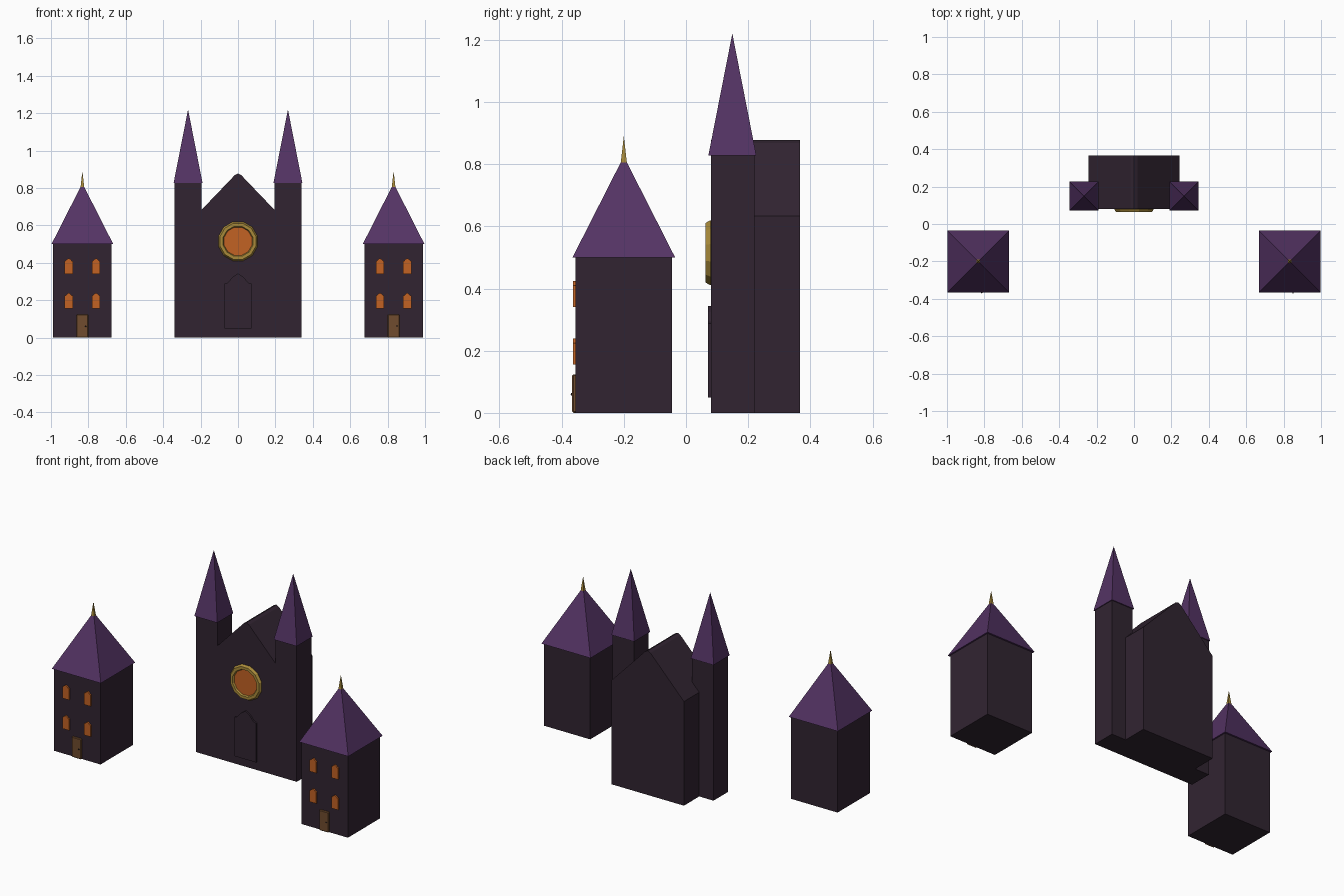
import bpy, math
from mathutils import Matrix

if "Cube" in bpy.data.objects:
    bpy.data.objects.remove(bpy.data.objects["Cube"])


def material(name, rgb):
    lin = [((c / 255 + 0.055) / 1.055) ** 2.4 for c in rgb] + [1]
    m = bpy.data.materials.new(name)
    m.use_nodes = True
    m.diffuse_color = lin
    m.node_tree.nodes["Principled BSDF"].inputs["Base Color"].default_value = lin
    return m


STONE = material("dark plum stone", (49, 36, 49))
ROOF = material("purple roof", (84, 51, 100))
GLOW = material("orange glass", (194, 98, 36))
GOLD = material("old gold", (168, 138, 58))
WOOD = material("brown wood", (112, 76, 46))
IRON = material("dark iron", (36, 28, 30))


def finish(name, mat):
    ob = bpy.context.object
    ob.name = name
    ob.data.materials.append(mat)
    return ob


def box(name, mat, x0, x1, y0, y1, z0, z1):
    bpy.ops.mesh.primitive_cube_add(size=1)
    ob = finish(name, mat)
    ob.data.transform(Matrix.Translation(((x0 + x1) / 2, (y0 + y1) / 2, (z0 + z1) / 2))
                      @ Matrix.Diagonal((x1 - x0, y1 - y0, z1 - z0, 1)))
    return ob


def pyramid(name, mat, x, y, half, z0, z1):
    bpy.ops.mesh.primitive_cone_add(vertices=4, radius1=half * math.sqrt(2), depth=z1 - z0)
    ob = finish(name, mat)
    ob.data.transform(Matrix.Translation((x, y, (z0 + z1) / 2))
                      @ Matrix.Rotation(math.pi / 4, 4, "Z"))
    return ob


def prism(name, mat, half_profile, x, y0, y1):
    """Extrude a symmetric outline, given from bottom right up to the peak, along y."""
    outline = half_profile + [(-px, pz) for px, pz in reversed(half_profile) if px > 0]
    n = len(outline)
    verts = [(x + px, y, pz) for y in (y0, y1) for px, pz in outline]
    faces = [tuple(range(n)), tuple(reversed(range(n, 2 * n)))]
    faces += [(i, i + n, (i + 1) % n + n, (i + 1) % n) for i in range(n)]
    mesh = bpy.data.meshes.new(name)
    mesh.from_pydata(verts, [], faces)
    mesh.materials.append(mat)
    ob = bpy.data.objects.new(name, mesh)
    bpy.context.collection.objects.link(ob)
    return ob


def pointed_arch(name, mat, x, half, z0, shoulder, peak, y0, y1):
    rise = peak - shoulder
    prism(name, mat, [(half, z0), (half, shoulder), (half * 0.75, shoulder + rise * 0.1),
                      (half * 0.4, shoulder + rise * 0.65), (0, peak)], x, y0, y1)


# Great hall with steep gables
prism("hall", STONE, [(0.243, 0), (0.243, 0.633), (0.018, 0.868), (0, 0.877)], 0, 0.08, 0.367)
pointed_arch("hall_door", STONE, 0, 0.073, 0.05, 0.288, 0.343, 0.07, 0.085)

# Twin front towers
for side, word in ((-1, "right"), (1, "left")):
    x = side * 0.267
    box(word + "_tower", STONE, x - 0.072, x + 0.072, 0.08, 0.22, 0, 0.83)
    pyramid(word + "_spire", ROOF, x, 0.149, 0.077, 0.828, 1.22)

# Round window: faceted gold ring around orange glass
face_front = Matrix.Translation((0, 0.078, 0.515)) @ Matrix.Rotation(math.pi / 2, 4, "X") \
    @ Matrix.Rotation(math.pi / 12, 4, "Z")
bpy.ops.mesh.primitive_torus_add(major_radius=0.091, minor_radius=0.017,
                                 major_segments=12, minor_segments=6)
finish("round_window_ring", GOLD).data.transform(face_front)
bpy.ops.mesh.primitive_cylinder_add(vertices=24, radius=0.088, depth=0.012)
finish("round_window_glass", GLOW).data.transform(face_front)

# Two matching side houses
for side, word in ((-1, "right"), (1, "left")):
    x, y, wall = side * 0.832, -0.2, -0.355
    box(word + "_house", STONE, x - 0.156, x + 0.156, wall, -0.045, 0, 0.502)
    pyramid(word + "_house_roof", ROOF, x, y, 0.165, 0.5, 0.825)
    pyramid(word + "_house_finial", GOLD, x, y, 0.01, 0.803, 0.89)
    for dx in (-0.073, 0.073):
        for z in (0.155, 0.34):
            pointed_arch(word + "_house_window", GLOW, x + dx, 0.022, z, z + 0.069,
                         z + 0.084, wall - 0.009, wall + 0.005)
    door = box(word + "_house_door", WOOD, x - 0.032, x + 0.032, wall - 0.011, wall + 0.005, 0, 0.124)
    bevel = door.modifiers.new("soft_edges", "BEVEL")
    bevel.width, bevel.segments = 0.004, 1
    bpy.ops.mesh.primitive_uv_sphere_add(segments=8, ring_count=6, radius=0.004,
                                         location=(x + 0.018, wall - 0.012, 0.06))
    finish(word + "_house_doorknob", IRON)
